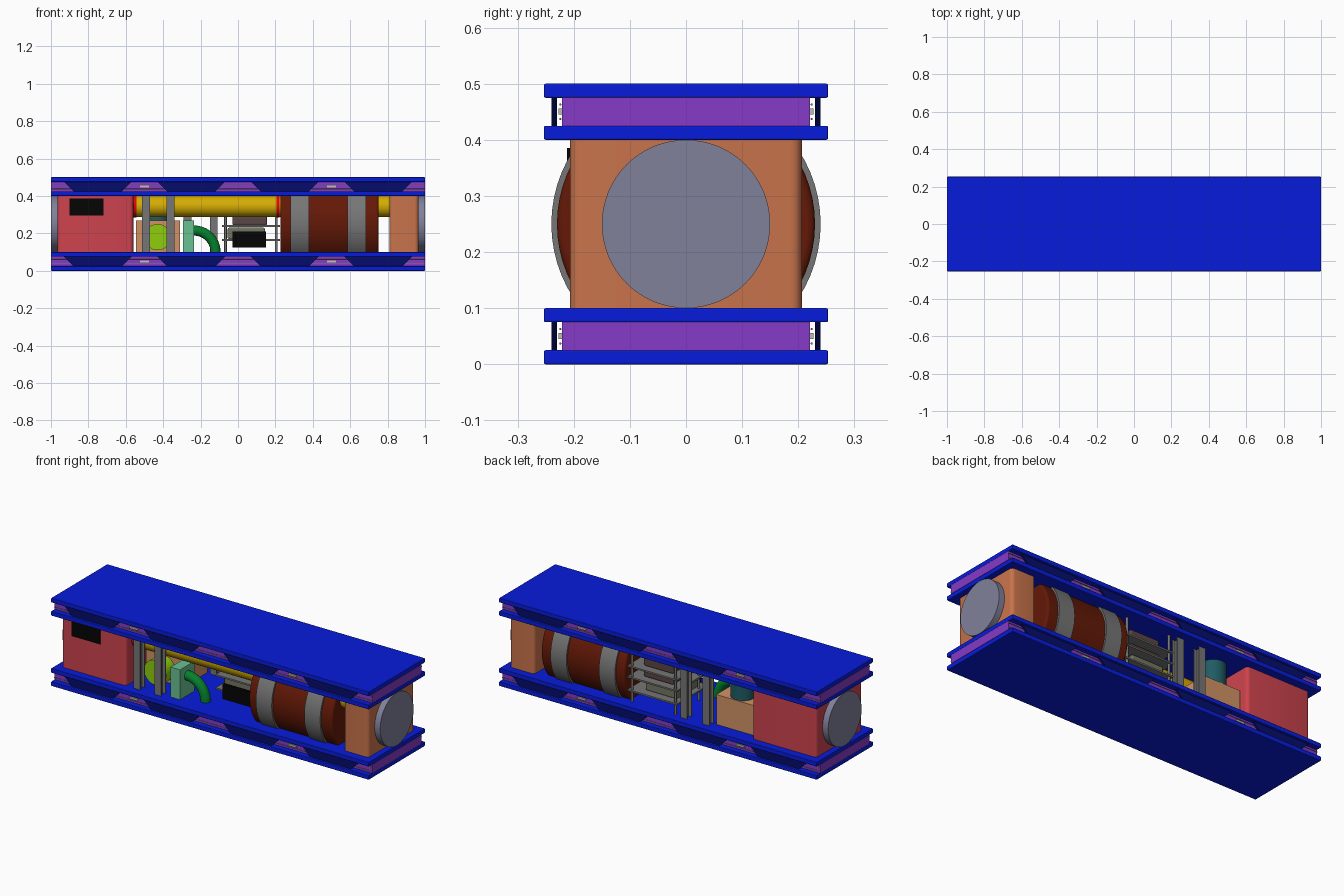
import bpy, bmesh, math
from mathutils import Matrix, Vector

if "Cube" in bpy.data.objects:
    bpy.data.objects.remove(bpy.data.objects["Cube"])

MATS = {}
# Display colours, converted to linear when the material is made
COL = dict(blue=(.06, .13, .86), navy=(.05, .08, .42), purple=(.52, .24, .78), red=(.8, .27, .31),
           orange=(.78, .45, .3), steel=(.5, .5, .6), black=(.05, .05, .05), yellow=(.83, .67, .04),
           scarlet=(.85, .06, .06), brown=(.39, .12, .06), tan=(.82, .57, .4), lime=(.55, .8, .08),
           teal=(.14, .36, .39), mint=(.41, .75, .57), green=(.05, .5, .19), umber=(.36, .28, .28),
           khaki=(.45, .46, .38), grey=(.46, .46, .46), lamp=(.75, .74, .68))


def finish(name, bm, colour="grey", bevel=0, smooth=False):
    me = bpy.data.meshes.new(name)
    bmesh.ops.recalc_face_normals(bm, faces=bm.faces)
    bm.to_mesh(me)
    bm.free()
    ob = bpy.data.objects.new(name, me)
    bpy.context.collection.objects.link(ob)
    if colour not in MATS:
        MATS[colour] = bpy.data.materials.new(colour)
        MATS[colour].diffuse_color = (*[c ** 2.2 for c in COL[colour]], 1)
    me.materials.append(MATS[colour])
    if bevel:
        m = ob.modifiers.new("bevel", 'BEVEL')
        m.width, m.segments = bevel, 3
    if smooth:
        bpy.ops.object.select_all(action='DESELECT')
        ob.select_set(True)
        bpy.context.view_layer.objects.active = ob
        bpy.ops.object.shade_smooth_by_angle(angle=math.radians(35))
    return ob


def box(name, x, y, z, colour="grey", bevel=0, round_z=0):
    bm = bmesh.new()
    bmesh.ops.create_cube(bm, size=1)
    for v in bm.verts:
        v.co = [(a[0] + a[1]) / 2 + c * (a[1] - a[0]) for a, c in zip((x, y, z), v.co)]
    if round_z:
        upright = [e for e in bm.edges if abs(e.verts[0].co.z - e.verts[1].co.z) > .01]
        bmesh.ops.bevel(bm, geom=upright, offset=round_z, segments=5, profile=.5, affect='EDGES')
    return finish(name, bm, colour, bevel, bool(round_z))


def rod(name, a, b, r, colour="grey", n=48, bevel=0):
    a, b = Vector(a), Vector(b)
    bm = bmesh.new()
    rot = (b - a).to_track_quat('Z', 'Y').to_matrix().to_4x4()
    bmesh.ops.create_cone(bm, cap_ends=True, segments=n, radius1=r, radius2=r, depth=(b - a).length,
                          matrix=Matrix.Translation((a + b) / 2) @ rot)
    return finish(name, bm, colour, bevel, True)


# Upper and lower sandwich decks
for deck, z0 in (("lower", 0), ("upper", .4)):
    for part, z in (("bottom", z0), ("top", z0 + .075)):
        box(f"{deck}_deck_{part}_plate", (-1, 1), (-.253, .253), (z, z + .025), "blue", .003)
    box(f"{deck}_deck_core", (-1, 1), (-.221, .221), (z0 + .025, z0 + .075), "purple")
    for s in (-1, 1):
        # trapezoid web panels along each side
        for x in (-.75, -.25, .25, .75):
            bm = bmesh.new()
            f = bm.faces.new([bm.verts.new((x + dx, s * .23, z0 + dz)) for dx, dz in
                              ((-.13, .025), (.13, .025), (.18, .075), (-.18, .075))])
            g = bmesh.ops.extrude_face_region(bm, geom=[f])["geom"]
            bmesh.ops.translate(bm, vec=(0, s * .01, 0), verts=[v for v in g if isinstance(v, bmesh.types.BMVert)])
            finish(f"{deck}_web_panel", bm, "navy")
        for dz in (.037, .063):
            rod(f"{deck}_side_conduit", (-1, s * .224, z0 + dz), (1, s * .224, z0 + dz), .002, n=8)
        for x in (-.5, .5):
            box(f"{deck}_side_lamp", (x - .025, x + .025), sorted((s * .22, s * .227)),
                (z0 + .045, z0 + .056), "lamp")

# End housings, end discs and display
box("red_housing", (-.965, -.56), (-.207, .207), (.1, .4), "red", round_z=.02)
box("orange_housing", (.81, .965), (-.207, .207), (.1, .4), "orange", round_z=.02)
for s in (-1, 1):
    rod("end_disc", (s * .96, 0, .25), (s, 0, .25), .15, "steel", 64)
box("housing_display", (-.9, -.72), (-.212, -.2), (.295, .385), "black")

# Banded main tank
rod("tank", (.228, 0, .25), (.752, 0, .25), .23, "brown", 64, .012)
for x in (.28, .585):
    rod("tank_band", (x, 0, .25), (x + .1, 0, .25), .24, "grey", 64)

# Long overhead duct with collars
rod("duct", (-.56, -.1, .344), (.81, -.1, .344), .056, "yellow")
for x in (-.56, .205):
    rod("duct_collar", (x, -.1, .344), (x + .018, -.1, .344), .058, "scarlet")

# H-section support columns, front pair and back pair
for y, xs in ((-.184, (-.492, -.36)), (.184, (-.27, -.13))):
    for x in xs:
        for dy in (-.022, .016):
            box("column_flange", (x - .021, x + .021), (y + dy, y + dy + .006), (.1, .4))
        box("column_web", (x - .004, x + .004), (y - .016, y + .016), (.1, .4))

# Pump block with round port and stack
box("pump_block", (-.545, -.31), (-.05, .17), (.1, .27), "tan")
rod("pump_port", (-.43, -.13, .18), (-.43, -.05, .18), .07, "lime")
rod("pump_stack", (-.43, .1, .27), (-.43, .1, .4), .066, "teal")

# Valve box with bent pipe
box("valve_box", (-.295, -.235), (-.185, -.055), (.1, .27), "mint")
bm = bmesh.new()
N, M, R, r = 16, 20, .115, .027
rings = []
for i in range(N + 1):
    a = math.pi / 2 * i / N
    ring = []
    for j in range(M):
        t = 2 * math.pi * j / M
        d = R + r * math.cos(t)
        ring.append(bm.verts.new((-.235 + d * math.sin(a), -.12 + r * math.sin(t), .1 + d * math.cos(a))))
    rings.append(ring)
for p, q in zip(rings, rings[1:]):
    for j in range(M):
        bm.faces.new((p[j], p[(j + 1) % M], q[(j + 1) % M], q[j]))
bm.faces.new(rings[0])
bm.faces.new(rings[-1])
finish("bent_pipe", bm, "green", smooth=True)

# Equipment rack
for z in (.16, .235, .297):
    y0 = -.08 if z < .28 else -.03
    box("rack_shelf", (-.085, .225), (y0, .203), (z, z + .009))
for x in (-.067, .205):
    for y in (-.02, .19):
        rod("rack_post", (x, y, .1), (x, y, .4), .007, n=16)
box("rack_lower_unit", (-.055, .145), (-.05, .16), (.169, .23), "khaki", .008)
box("rack_middle_unit", (-.03, .155), (-.04, .16), (.244, .29), "umber", .008)
box("rack_upper_unit", (-.03, .155), (-.01, .16), (.306, .37), "umber", .008)
box("rack_display", (-.03, .15), (-.095, -.08), (.125, .21), "black")

for m in bpy.data.materials:
    if m.users and not m.is_grease_pencil:
        m.use_nodes = True
        m.node_tree.nodes["Principled BSDF"].inputs["Base Color"].default_value = m.diffuse_color
